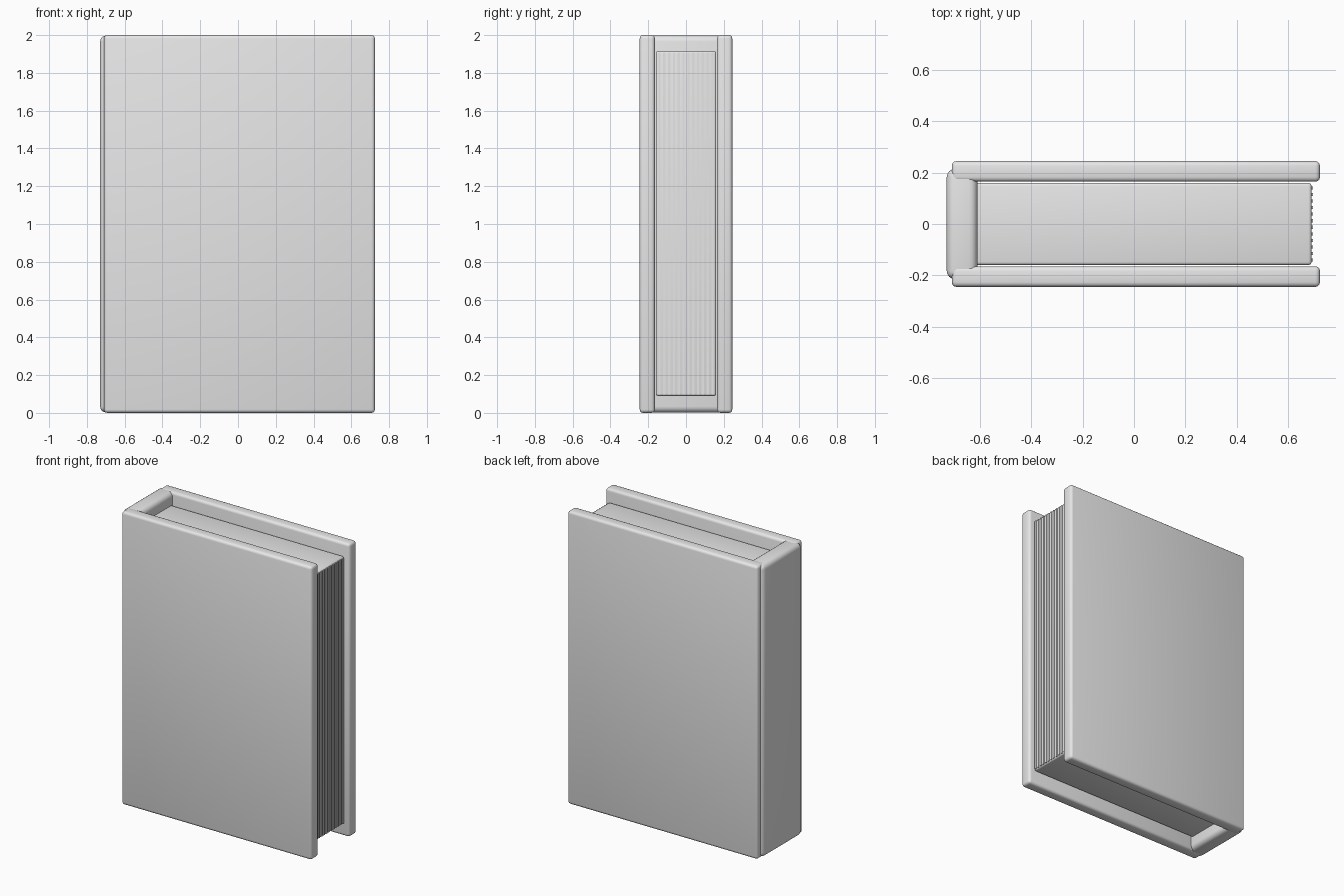
import bpy

if "Cube" in bpy.data.objects:
    bpy.data.objects.remove(bpy.data.objects["Cube"])

grey = bpy.data.materials.new("plain grey")
grey.diffuse_color = (0.8, 0.8, 0.8, 1)
grey.use_nodes = True
grey.node_tree.nodes["Principled BSDF"].inputs["Base Color"].default_value = grey.diffuse_color


def block(name, lo, hi, bevel=0.0, segments=3):
    """Rounded box spanning two opposite corners."""
    bpy.ops.mesh.primitive_cube_add(size=1, location=[(a + b) / 2 for a, b in zip(lo, hi)])
    ob = bpy.context.object
    ob.name = name
    ob.scale = [b - a for a, b in zip(lo, hi)]
    bpy.ops.object.transform_apply(location=False, rotation=False, scale=True)
    ob.data.materials.append(grey)
    if bevel:
        mod = ob.modifiers.new("rounded edges", 'BEVEL')
        mod.width = bevel
        mod.segments = segments
        bpy.ops.object.modifier_apply(modifier=mod.name)
        bpy.ops.object.shade_smooth_by_angle(angle=0.7)
    return ob


# Two hard covers
block("front_cover", (-0.71, -0.245, 0), (0.725, -0.165, 2), 0.018)
block("back_cover", (-0.71, 0.165, 0), (0.725, 0.245, 2), 0.018)

# Spine joining the covers, with softer edges
block("spine", (-0.73, -0.215, 0.002), (-0.61, 0.215, 1.998), 0.032, 4)

# Page block, tucked into the spine
block("page_block", (-0.64, -0.16, 0.09), (0.692, 0.16, 1.915), 0.012)

# Sheet edges standing slightly proud of the fore edge
SHEETS, STEP = 12, 0.0255
for i in range(SHEETS):
    y = (i - (SHEETS - 1) / 2) * STEP
    block(f"sheet_edge_{i + 1}", (0.68, y - 0.006, 0.098), (0.697, y + 0.006, 1.907))
